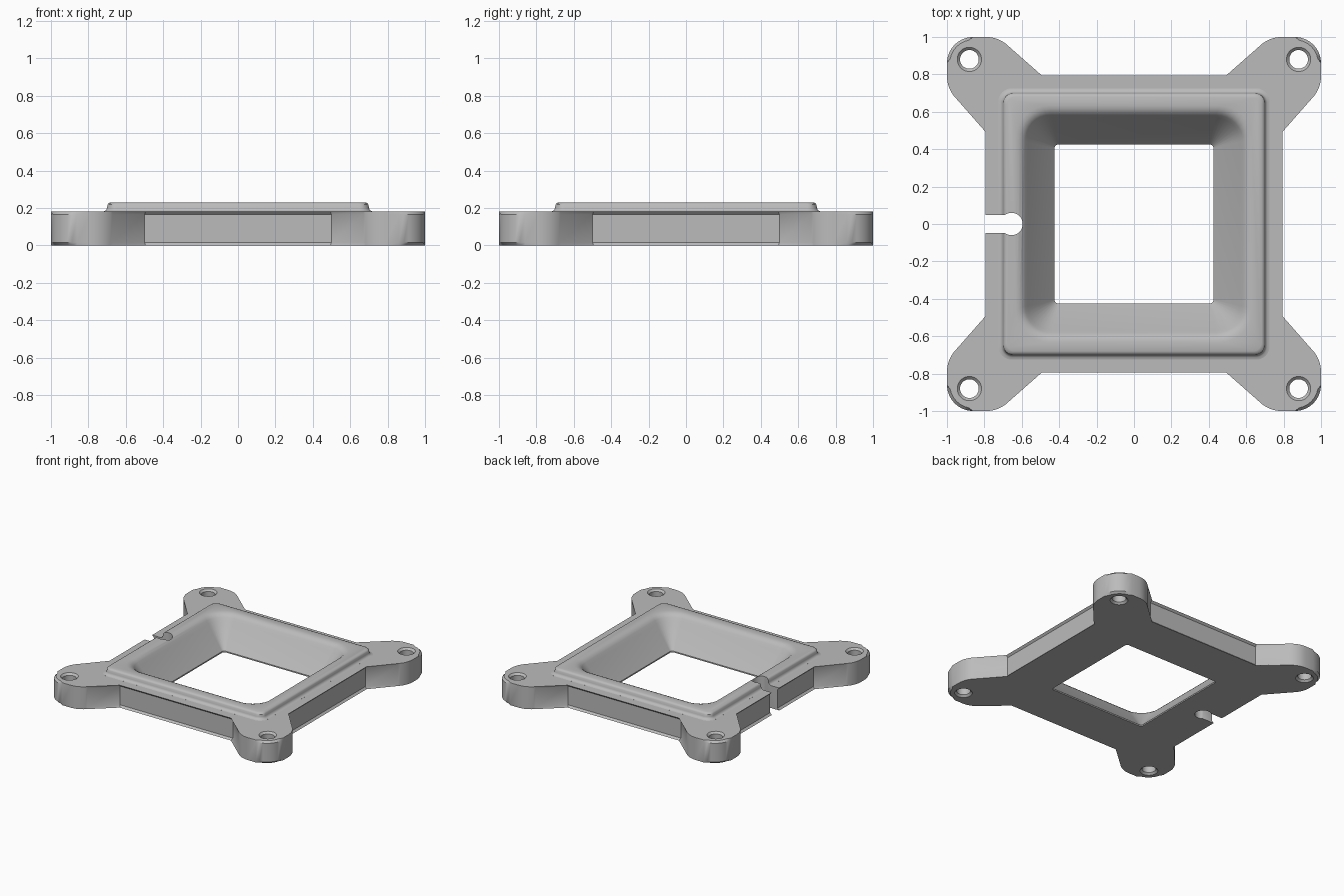
import bpy, bmesh, math
from mathutils import Vector, Matrix

if "Cube" in bpy.data.objects:
    bpy.data.objects.remove(bpy.data.objects["Cube"])


def fillet(corners, seg=8):
    """Round each (x, y, radius) corner of a convex or concave outline."""
    out, n = [], len(corners)
    for i, (x, y, r) in enumerate(corners):
        p = Vector((x, y))
        if r == 0:
            out.append(p)
            continue
        a = (Vector(corners[i - 1][:2]) - p).normalized()
        b = (Vector(corners[(i + 1) % n][:2]) - p).normalized()
        half = a.angle(b) / 2
        start, c = p + a * (r / math.tan(half)), p + (a + b).normalized() * (r / math.sin(half))
        turn = (start - c).angle_signed(p + b * (r / math.tan(half)) - c)
        for k in range(seg + 1):
            out.append(c + Matrix.Rotation(-turn * k / seg, 2) @ (start - c))
    return out


def loft(name, rings, chamfer=0):
    """Closed solid through a stack of (outline, z) rings."""
    bm = bmesh.new()
    loops = [[bm.verts.new((p.x, p.y, z)) for p in pts] for pts, z in rings]
    n = len(loops[0])
    for a, b in zip(loops, loops[1:]):
        for i in range(n):
            j = (i + 1) % n
            bm.faces.new((a[i], a[j], b[j], b[i]))
    caps = [bm.faces.new(loops[0][::-1]), bm.faces.new(loops[-1])]
    if chamfer:
        edges = [e for f in caps for e in f.edges]
        bmesh.ops.bevel(bm, geom=edges, offset=chamfer, segments=1,
                        affect='EDGES', clamp_overlap=False)
    bmesh.ops.recalc_face_normals(bm, faces=bm.faces[:])
    mesh = bpy.data.meshes.new(name)
    bm.to_mesh(mesh)
    bm.free()
    ob = bpy.data.objects.new(name, mesh)
    bpy.context.collection.objects.link(ob)
    return ob


def square(h, r):
    return fillet([(h, -h, r), (h, h, r), (-h, h, r), (-h, -h, r)])


def circle(x, y, r, n=32):
    return [Vector((x + r * math.cos(2 * math.pi * k / n),
                    y + r * math.sin(2 * math.pi * k / n))) for k in range(n)]


def combine(target, tool, operation):
    mod = target.modifiers.new(operation, 'BOOLEAN')
    mod.operation, mod.object, mod.solver = operation, tool, 'EXACT'
    bpy.ops.object.select_all(action='DESELECT')
    bpy.context.view_layer.objects.active = target
    target.select_set(True)
    bpy.ops.object.modifier_apply(modifier=mod.name)
    bpy.data.objects.remove(tool)


# Base plate with four rounded mounting arms
arm = [(.78, .5, 0), (1, .72, .17), (1, 1, .14), (.72, 1, .17), (.5, .78, 0)]
corners = []
for q in range(4):
    for x, y, r in arm:
        for _ in range(q):
            x, y = -y, x
        corners.append((x, y, r))
outline = fillet(corners)
plate = loft("adapter_plate", [(outline, 0), (outline, .18)], chamfer=.015)

# Raised rim with soft foot and rounded top edge
rim_profile = [(.725, .07, .1), (.725, .07, .1801), (.712, .06, .183), (.704, .055, .19),
               (.70, .05, .2), (.698, .05, .217), (.692, .05, .225), (.68, .045, .23)]
rim = loft("rim", [(square(h, r), z) for h, r, z in rim_profile])
combine(plate, rim, 'UNION')

# Funnel-shaped opening
funnel_profile = [(.425, .02, -.1), (.425, .02, .01), (.568, .13, .18), (.582, .143, .203),
                  (.598, .155, .219), (.615, .165, .227), (.635, .175, .2305), (.635, .175, .3)]
funnel = loft("funnel", [(square(h, r), z) for h, r, z in funnel_profile])
combine(plate, funnel, 'DIFFERENCE')

# Chamfered screw holes
hole_profile = [(.08, -.015), (.05, .015), (.05, .165), (.08, .195)]
for sx in (-1, 1):
    for sy in (-1, 1):
        hole = loft("screw_hole", [(circle(.88 * sx, .88 * sy, r), z) for r, z in hole_profile])
        combine(plate, hole, 'DIFFERENCE')

# Keyhole-shaped cable slot on the left side
cx, r, w = -.655, .06, .047
a0 = math.pi - math.asin(w / r)
slot = [Vector((-.9, -w))]
slot += [Vector((cx + r * math.cos(a), r * math.sin(a)))
         for a in (-a0 + 2 * a0 * k / 24 for k in range(25))]
slot.append(Vector((-.9, w)))
combine(plate, loft("slot", [(slot, -.1), (slot, .4)]), 'DIFFERENCE')

# Single grey finish, smooth curves with crisp edges
grey = bpy.data.materials.new("grey")
grey.diffuse_color = (.5, .5, .5, 1)
grey.use_nodes = True
grey.node_tree.nodes["Principled BSDF"].inputs["Base Color"].default_value = grey.diffuse_color
plate.data.materials.clear()
plate.data.materials.append(grey)
for f in plate.data.polygons:
    f.material_index = 0
bpy.ops.object.select_all(action='DESELECT')
bpy.context.view_layer.objects.active = plate
plate.select_set(True)
bpy.ops.object.shade_smooth_by_angle(angle=math.radians(35))
